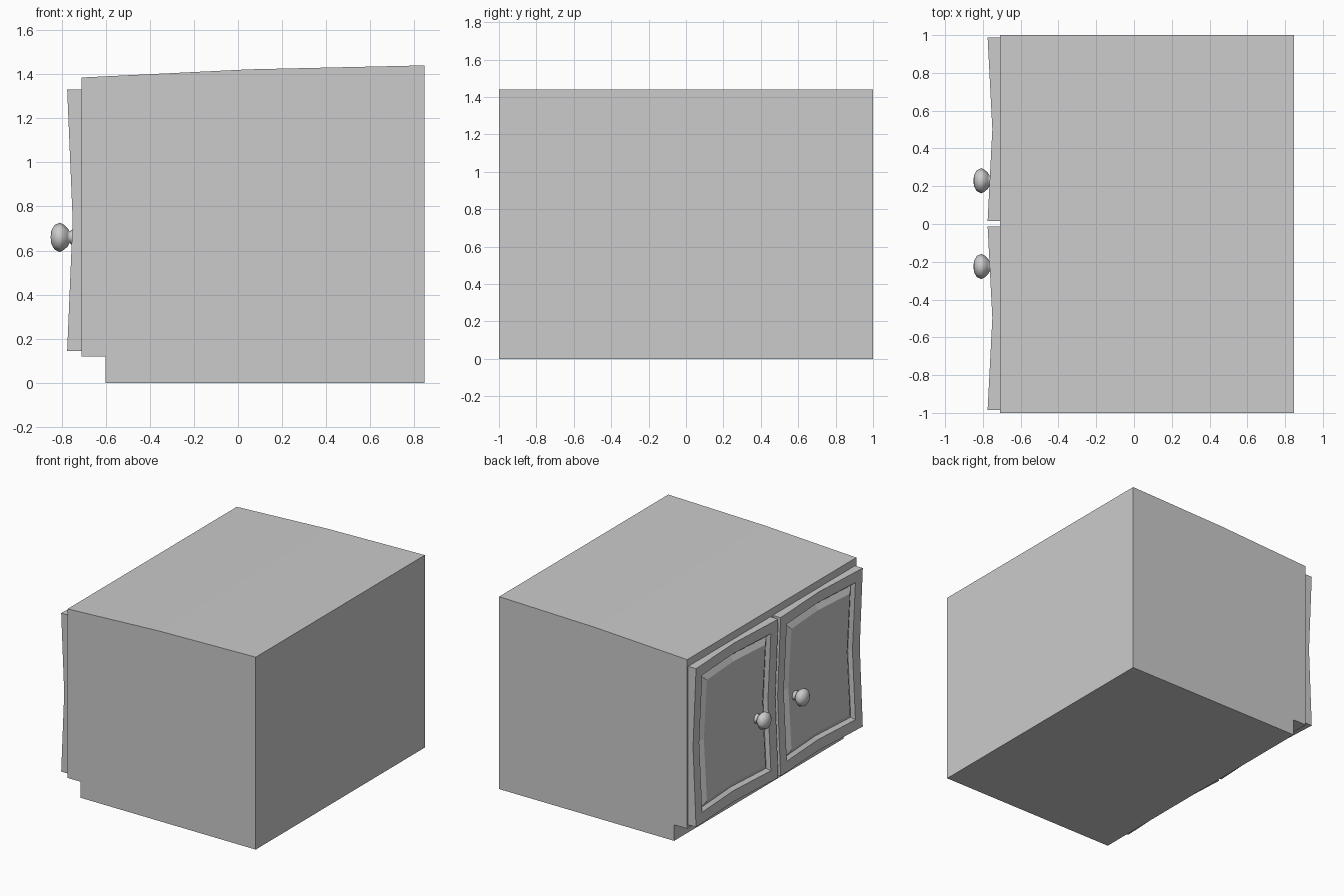
import bpy
import bmesh
from math import cos, sin, pi

if "Cube" in bpy.data.objects:
    bpy.data.objects.remove(bpy.data.objects["Cube"])


def finish(name, bm):
    bmesh.ops.recalc_face_normals(bm, faces=bm.faces)
    mesh = bpy.data.meshes.new(name)
    bm.to_mesh(mesh)
    bm.free()
    obj = bpy.data.objects.new(name, mesh)
    bpy.context.collection.objects.link(obj)
    return obj


def bridge(bm, a, b):
    n = len(a)
    for i in range(n):
        bm.faces.new((a[i], a[(i + 1) % n], b[(i + 1) % n], b[i]))


# Cabinet body: side profile with toe recess and gently sloping top
def make_body():
    profile = [(-0.602, 0), (0.847, 0), (0.847, 1.44), (0.05, 1.422),
               (-0.71, 1.385), (-0.71, 0.12), (-0.602, 0.12)]
    bm = bmesh.new()
    sides = [[bm.verts.new((x, y, z)) for x, z in profile] for y in (-1, 1)]
    bridge(bm, *sides)
    for s in sides:
        bm.faces.new(s)
    finish("cabinet_body", bm)


# Warped door: nested rings form the frame, groove and raised panel
def make_door(name, yc):
    zc, hy, hz, bow = 0.737, 0.486, 0.593, 0.025
    grid = [(-1, -1), (0, -1), (1, -1), (1, 0),
            (1, 1), (0, 1), (-1, 1), (-1, 0)]
    bm = bmesh.new()

    def ring(inset, depth, flat=False):
        out = []
        for u, v in grid:
            x = -0.71 if flat else -0.775 + depth + (0 if u * v else bow)
            out.append(bm.verts.new((x, yc + u * (hy - inset), zc + v * (hz - inset))))
        return out

    rings = [ring(0, 0, True), ring(0, 0), ring(0.08, 0.005),
             ring(0.10, 0.03), ring(0.14, 0.008)]
    bm.faces.new(rings[0])
    for a, b in zip(rings, rings[1:]):
        bridge(bm, a, b)
    inner = rings[-1]
    mid = bm.verts.new((-0.745, yc, zc))
    for i in (1, 3, 5, 7):
        bm.faces.new((mid, inner[i], inner[(i + 1) % 8], inner[(i + 2) % 8]))
    finish(name, bm)


# Round knob: eight-sided turned profile along x
def make_knob(name, yc):
    profile = [(-0.735, 0.036), (-0.752, 0.036), (-0.764, 0.026),
               (-0.773, 0.042), (-0.79, 0.057), (-0.808, 0.067),
               (-0.832, 0.056), (-0.847, 0.03)]
    bm = bmesh.new()
    rings = [[bm.verts.new((x, yc + r * cos(pi * k / 4), 0.66 + r * sin(pi * k / 4)))
              for k in range(8)] for x, r in profile]
    for a, b in zip(rings, rings[1:]):
        bridge(bm, a, b)
    bm.faces.new(rings[0])
    tip = bm.verts.new((-0.85, yc, 0.66))
    for k in range(8):
        bm.faces.new((tip, rings[-1][k], rings[-1][(k + 1) % 8]))
    for f in bm.faces:
        f.smooth = True
    finish(name, bm)


make_body()
for label, side in (("left", 1), ("right", -1)):
    make_door(label + "_door", side * 0.5 + 0.002)
    make_knob(label + "_knob", side * 0.227 + 0.002)
